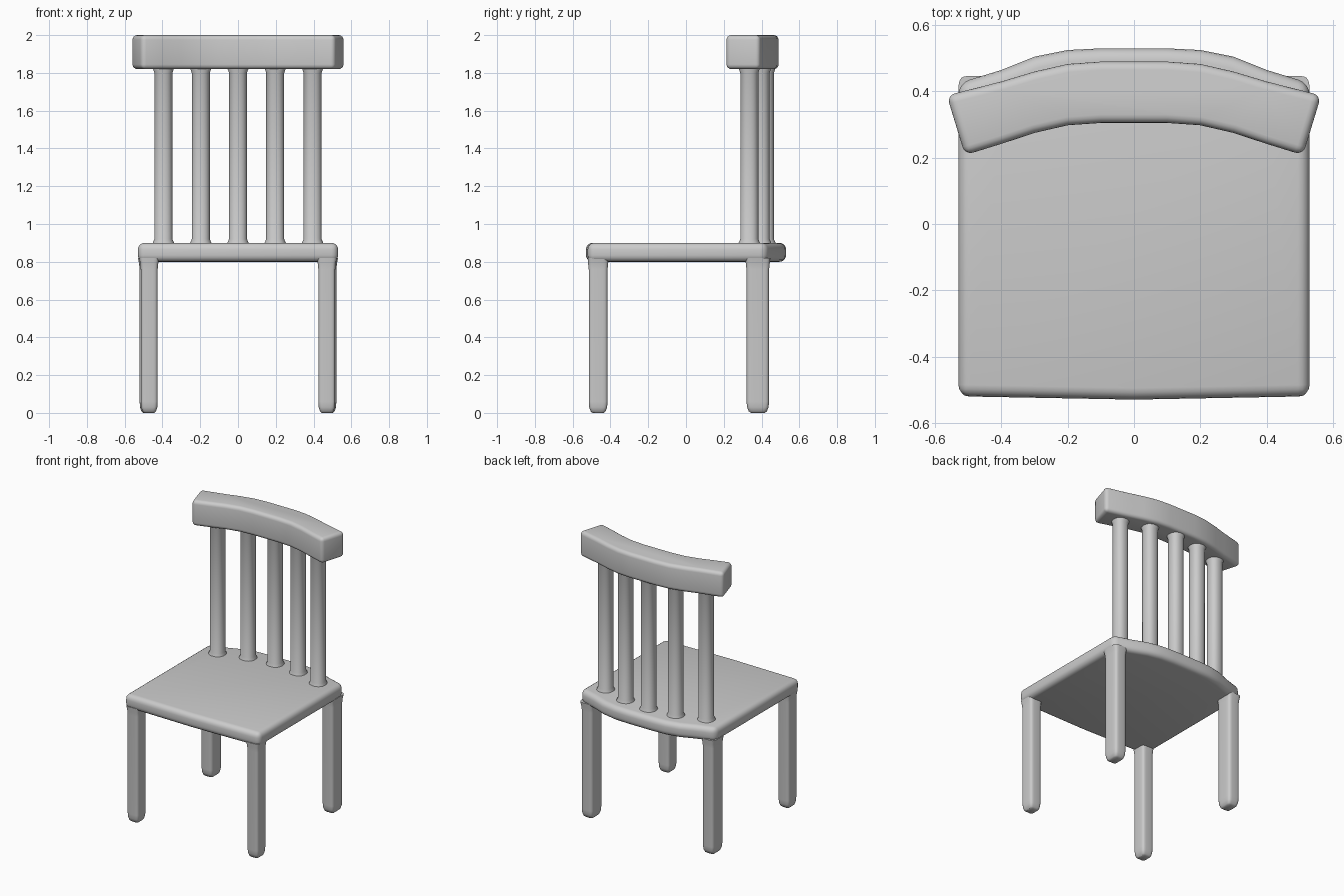
import bpy, bmesh, math

if "Cube" in bpy.data.objects:
    bpy.data.objects.remove(bpy.data.objects["Cube"])


def finish(bm, name, bevel=0.0):
    bmesh.ops.recalc_face_normals(bm, faces=bm.faces)
    mesh = bpy.data.meshes.new(name)
    bm.to_mesh(mesh)
    bm.free()
    obj = bpy.data.objects.new(name, mesh)
    bpy.context.collection.objects.link(obj)
    bpy.ops.object.select_all(action='DESELECT')
    bpy.context.view_layer.objects.active = obj
    obj.select_set(True)
    if bevel:
        mod = obj.modifiers.new("rounded_edges", 'BEVEL')
        mod.width = bevel
        mod.segments = 4
        mod.limit_method = 'ANGLE'
        mod.angle_limit = math.radians(35)
        bpy.ops.object.modifier_apply(modifier=mod.name)
    bpy.ops.object.shade_smooth_by_angle(angle=math.radians(40))
    return obj


def slab(name, half, z0, z1, bevel):
    """Extrude a plan outline; half lists x >= 0 points from front to back."""
    outline = half + [(-x, y) for x, y in reversed(half) if x > 0]
    bm = bmesh.new()
    face = bm.faces.new([bm.verts.new((x, y, z0)) for x, y in outline])
    ext = bmesh.ops.extrude_face_region(bm, geom=[face])
    verts = [v for v in ext["geom"] if isinstance(v, bmesh.types.BMVert)]
    bmesh.ops.translate(bm, verts=verts, vec=(0, 0, z1 - z0))
    return finish(bm, name, bevel)


def post(name, cx, cy, rings, power, sides=24):
    """Loft superellipse rings (z, half width, half depth) into an upright."""
    bm = bmesh.new()
    loops = []
    for z, hx, hy in rings:
        loop = []
        for i in range(sides):
            a = 2 * math.pi * (i + 0.5) / sides
            c, s = math.cos(a), math.sin(a)
            loop.append(bm.verts.new((
                cx + hx * math.copysign(abs(c) ** (2 / power), c),
                cy + hy * math.copysign(abs(s) ** (2 / power), s), z)))
        loops.append(loop)
    for a, b in zip(loops, loops[1:]):
        for i in range(sides):
            j = (i + 1) % sides
            bm.faces.new((a[i], a[j], b[j], b[i]))
    bm.faces.new(loops[0])
    bm.faces.new(loops[-1])
    return finish(bm, name)


# Seat with a bowed back edge
slab("seat", [(0, -0.53), (0.53, -0.52), (0.53, 0.425), (0.4, 0.465),
              (0.3, 0.505), (0.2, 0.525), (0.1, 0.53), (0, 0.53)],
     0.80, 0.90, 0.035)

# Curved top rail with flared ends
slab("top_rail", [(0, 0.305), (0.1, 0.305), (0.2, 0.298), (0.3, 0.275),
                  (0.4, 0.242), (0.51, 0.208), (0.565, 0.388), (0.4, 0.43),
                  (0.3, 0.46), (0.2, 0.483), (0.1, 0.49), (0, 0.49)],
     1.82, 2.0, 0.025)


# Rounded square legs, flaring slightly into the seat
def leg_rings(hx, hy):
    return [(0, hx * 0.6, hy * 0.6), (0.008, hx * 0.8, hy * 0.8),
            (0.03, hx * 0.95, hy * 0.95), (0.06, hx, hy), (0.76, hx, hy),
            (0.79, hx * 1.06, hy * 1.06), (0.82, hx * 1.2, hy * 1.12)]


for side, sx in (("left", -1), ("right", 1)):
    post("front_leg_" + side, sx * 0.47, -0.465, leg_rings(0.045, 0.05), 5)
    post("back_leg_" + side, sx * 0.475, 0.38, leg_rings(0.046, 0.06), 5)

# Round back spindles following the rail's curve
spindle = [(0.88, 0.06, 0.06), (0.902, 0.056, 0.056), (0.92, 0.048, 0.048),
           (1.80, 0.048, 0.048), (1.82, 0.055, 0.055), (1.84, 0.056, 0.056)]
for i, (x, y) in enumerate([(-0.395, 0.335), (-0.197, 0.395), (0, 0.418),
                            (0.197, 0.395), (0.395, 0.335)]):
    post("back_spindle_%d" % (i + 1), x, y, spindle, 2.3)
